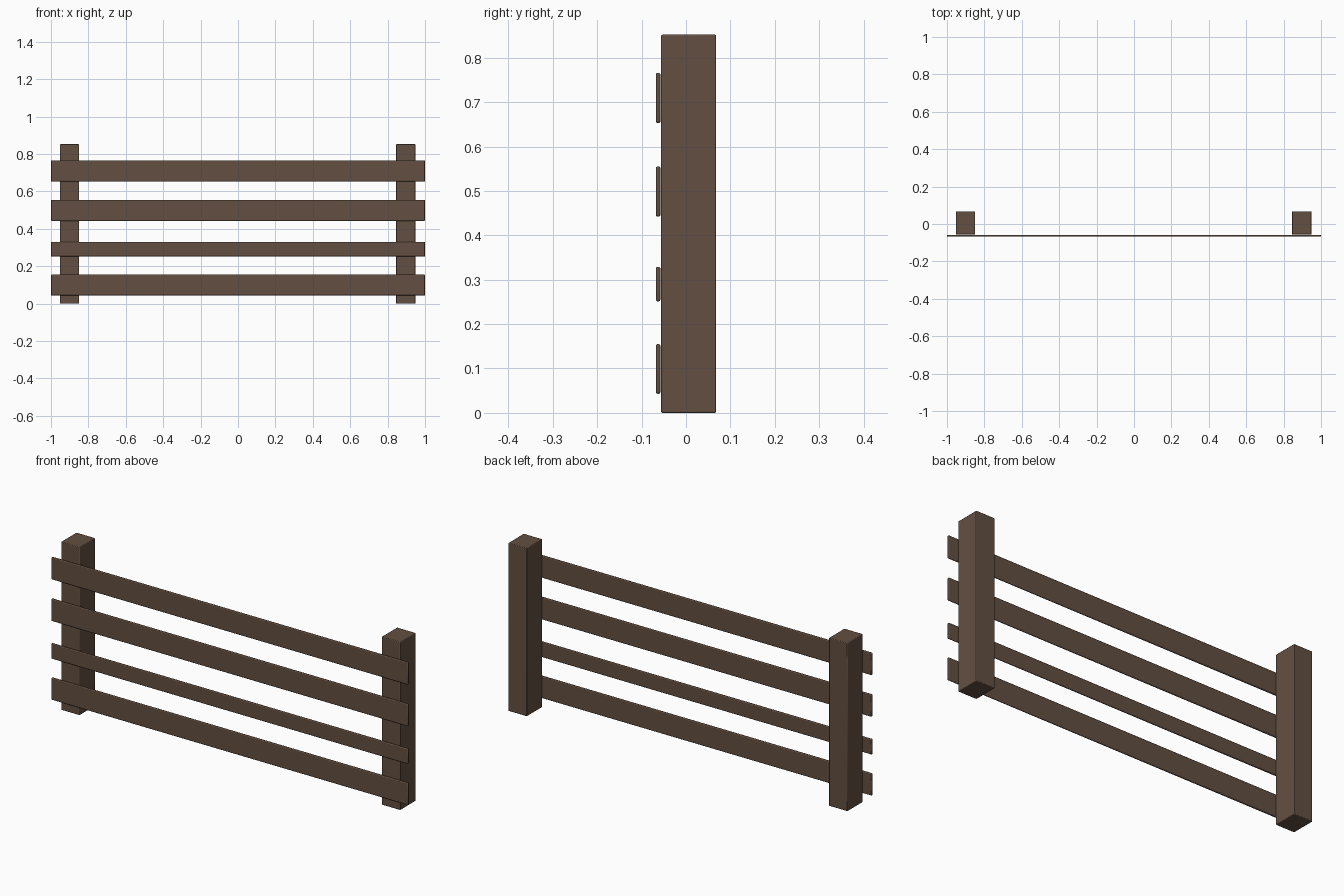
import bpy

if "Cube" in bpy.data.objects:
    bpy.data.objects.remove(bpy.data.objects["Cube"])

wood = bpy.data.materials.new("dark brown wood")
wood.diffuse_color = (0.125, 0.078, 0.053, 1)
wood.use_nodes = True
wood.node_tree.nodes["Principled BSDF"].inputs["Base Color"].default_value = wood.diffuse_color


def beam(name, x, y, z, bevel):
    """Bevelled box spanning the given (min, max) ranges."""
    spans = (x, y, z)
    bpy.ops.mesh.primitive_cube_add(size=1, location=[(a + b) / 2 for a, b in spans])
    ob = bpy.context.object
    ob.name = name
    ob.scale = [b - a for a, b in spans]
    bpy.ops.object.transform_apply(location=False, rotation=False, scale=True)
    mod = ob.modifiers.new("edge bevel", 'BEVEL')
    mod.width = bevel
    mod.segments = 2
    ob.data.materials.append(wood)
    bpy.ops.object.shade_smooth_by_angle()
    return ob


# Upright posts
beam("left_post", (-0.953, -0.849), (-0.056, 0.068), (0, 0.852), 0.003)
beam("right_post", (0.845, 0.949), (-0.056, 0.068), (0, 0.852), 0.003)

# Horizontal rails on the front of the posts
rails = [(0.043, 0.155), (0.251, 0.329), (0.442, 0.555), (0.653, 0.766)]
for i, z in enumerate(rails):
    beam(f"rail_{i + 1}", (-1, 1), (-0.068, -0.0575), z, 0.004)
